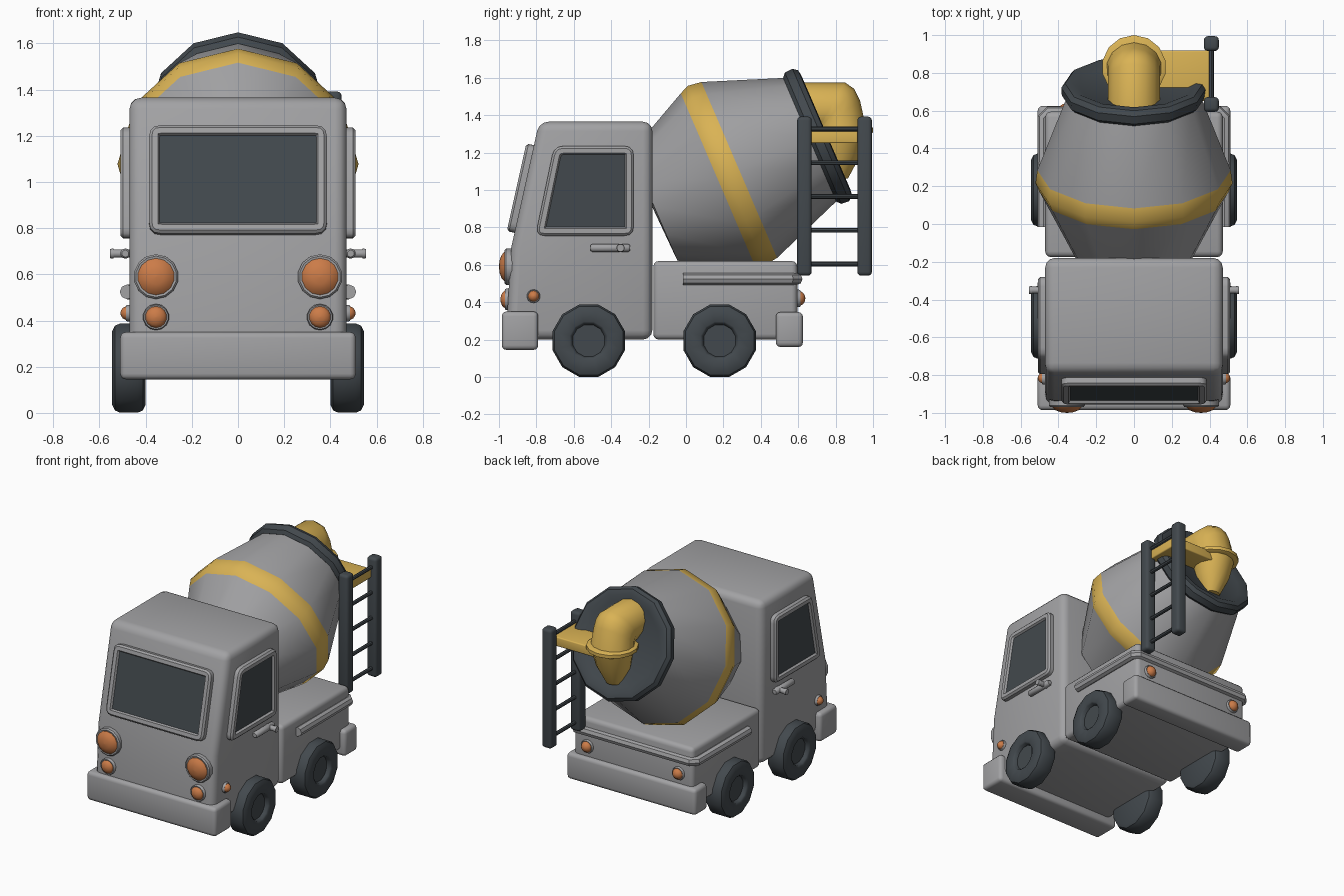
import bpy, bmesh, math
from mathutils import Vector, Matrix

if "Cube" in bpy.data.objects:
    bpy.data.objects.remove(bpy.data.objects["Cube"])


def material(name, rgb):
    m = bpy.data.materials.new(name)
    m.diffuse_color = (*rgb, 1)
    m.use_nodes = True
    m.node_tree.nodes["Principled BSDF"].inputs["Base Color"].default_value = m.diffuse_color
    return m


GREY = material("body grey", (0.36, 0.36, 0.37))
DARK = material("charcoal", (0.055, 0.066, 0.075))
YELLOW = material("yellow", (0.70, 0.45, 0.09))
ORANGE = material("lamp orange", (0.60, 0.20, 0.065))


def finish(name, bm, mats, mirror=False, bevel=0):
    bmesh.ops.remove_doubles(bm, verts=bm.verts, dist=1e-5)
    bmesh.ops.recalc_face_normals(bm, faces=bm.faces)
    me = bpy.data.meshes.new(name)
    bm.to_mesh(me)
    bm.free()
    for m in mats:
        me.materials.append(m)
    ob = bpy.data.objects.new(name, me)
    bpy.context.collection.objects.link(ob)
    if bevel:
        b = ob.modifiers.new("bevel", 'BEVEL')
        b.width, b.segments, b.limit_method = bevel, 3, 'ANGLE'
        b.angle_limit = math.radians(25)
    if mirror:
        ob.modifiers.new("mirror", 'MIRROR').use_mirror_merge = False
    return ob


def prism(name, profile, x0, x1, mat, bevel, mirror=False):
    """Extrude a (y, z) profile along x."""
    bm = bmesh.new()
    f = bm.faces.new([bm.verts.new((x0, y, z)) for y, z in profile])
    r = bmesh.ops.extrude_face_region(bm, geom=[f])
    vs = [g for g in r["geom"] if isinstance(g, bmesh.types.BMVert)]
    bmesh.ops.translate(bm, verts=vs, vec=(x1 - x0, 0, 0))
    return finish(name, bm, [mat], mirror, bevel)


def box(name, x, y, z, mat, bevel, mirror=False):
    prof = [(y[0], z[0]), (y[1], z[0]), (y[1], z[1]), (y[0], z[1])]
    return prism(name, prof, x[0], x[1], mat, bevel, mirror)


def skin(bm, rings, mat_ids=None):
    """Bridge rings of points and close both ends."""
    vr = [[bm.verts.new(p) for p in r] for r in rings]
    n = len(vr[0])
    for k in range(len(vr) - 1):
        for i in range(n):
            j = (i + 1) % n
            f = bm.faces.new((vr[k][i], vr[k][j], vr[k + 1][j], vr[k + 1][i]))
            f.material_index = mat_ids[k] if mat_ids else 0
    bm.faces.new(vr[0])
    bm.faces.new(vr[-1])


def lathe(name, profile, origin, axis, mats, segs=12, half=False, mirror=False, mat_ids=None):
    """Turn a (distance, radius) profile about an axis."""
    a, o = Vector(axis).normalized(), Vector(origin)
    ref = Vector((0, 1, 0)) if abs(a.z) > 0.9 else Vector((0, 0, 1))
    u = (ref - a * ref.dot(a)).normalized()
    v = a.cross(u)
    ang = [2 * math.pi * (i + 0.5 * half) / segs for i in range(segs)]
    rings = [[o + a * t + (u * math.cos(q) + v * math.sin(q)) * max(r, 0.002) for q in ang]
             for t, r in profile]
    bm = bmesh.new()
    skin(bm, rings, mat_ids)
    return finish(name, bm, mats, mirror)


def elbow(name, sections, mat, segs=14):
    """Tube through ellipses: (outer y, z, inner y, z, half width)."""
    rings = []
    for y0, z0, y1, z1, w in sections:
        c = Vector((0, (y0 + y1) / 2, (z0 + z1) / 2))
        u = Vector((0, y0, z0)) - c
        rings.append([c + u * math.cos(q) + Vector((w * math.sin(q), 0, 0))
                      for q in (2 * math.pi * i / segs for i in range(segs))])
    bm = bmesh.new()
    skin(bm, rings)
    return finish(name, bm, [mat])


def window(name, corners, origin, u, v, depth, mirror=False):
    """Rounded frame with a sunk pane; corners run counter-clockwise."""
    pts, n = [], len(corners)
    for i in range(n):
        c = Vector(corners[i])
        p = c + (Vector(corners[i - 1]) - c).normalized() * 0.05
        q = c + (Vector(corners[(i + 1) % n]) - c).normalized() * 0.05
        for t in (0, 0.33, 0.67, 1):
            pts.append(p * (1 - t) ** 2 + c * 2 * t * (1 - t) + q * t * t)
    o, u, v = Vector(origin), Vector(u).normalized(), Vector(v).normalized()
    nrm = u.cross(v)
    bm = bmesh.new()
    f = bm.faces.new([bm.verts.new(o + u * p.x + v * p.y - nrm * 0.01) for p in pts])
    f.normal_update()
    for thick, d in ((0.0001, depth), (0.012, 0.012), (0.026, 0), (0.008, -0.014)):
        bmesh.ops.inset_individual(bm, faces=[f], thickness=thick, depth=d)
        f.normal_update()
    f.material_index = 1
    return finish(name, bm, [GREY, DARK], mirror)


def lamp(name, pos, axis, r, d, segs=14):
    lathe(name + "_ring", [(-0.03, r), (0.3 * d, r), (0.45 * d, 0.92 * r), (0.4 * d, 0.8 * r), (0.4 * d, 0)],
          pos, axis, [GREY], segs, mirror=True)
    lathe(name + "_lens", [(0.2 * d, 0.82 * r), (0.45 * d, 0.82 * r), (0.75 * d, 0.64 * r),
                           (0.94 * d, 0.34 * r), (d, 0)], pos, axis, [ORANGE], segs, mirror=True)


# Cab, bed and bumpers
prism("cab", [(-0.18, 0.2), (-0.18, 1.365), (-0.785, 1.365), (-0.935, 0.69), (-0.955, 0.35), (-0.955, 0.2)],
      -0.47, 0.47, GREY, 0.05)
box("bed", (-0.47, 0.47), (-0.175, 0.595), (0.2, 0.62), GREY, 0.03)
box("front_bumper", (-0.51, 0.51), (-0.985, -0.79), (0.145, 0.35), GREY, 0.025)
box("rear_bumper", (-0.51, 0.51), (0.48, 0.625), (0.16, 0.347), GREY, 0.025)

# Rail round the bed
cu = bpy.data.curves.new("bed_rail", 'CURVE')
cu.dimensions, cu.bevel_depth, cu.bevel_resolution, cu.use_fill_caps = '3D', 0.032, 2, True
path = [(0.48, -0.015), (0.48, 0.56), (0.447, 0.593)]
path += [(-x, y) for x, y in reversed(path)]
sp = cu.splines.new('POLY')
sp.points.add(len(path) - 1)
for p, (x, y) in zip(sp.points, path):
    p.co = (x, y, 0.524, 1)
cu.materials.append(GREY)
bpy.context.collection.objects.link(bpy.data.objects.new("bed_rail", cu))

# Windows
window("windscreen", [(-0.385, -0.24), (0.385, -0.24), (0.385, 0.24), (-0.385, 0.24)],
       (0, -0.865, 1.005), (1, 0, 0), (0, 0.217, 0.976), 0.04)
window("side_window", [(-0.805, 0.755), (-0.28, 0.755), (-0.28, 1.235), (-0.705, 1.235)],
       (0.47, 0, 0), (0, 1, 0), (0, 0, 1), 0.037, mirror=True)

# Door handles
lathe("door_handle", [(0, 0.015), (0.01, 0.022), (0.2, 0.022), (0.21, 0.015)],
      (0.488, -0.51, 0.69), (0, 1, 0), [GREY], mirror=True)
lathe("handle_peg", [(0, 0.018), (0.07, 0.018), (0.07, 0.022), (0.085, 0.02)],
      (0.47, -0.35, 0.69), (1, 0, 0), [GREY], mirror=True)

# Lamps
lamp("headlight", (0.355, -0.945, 0.59), (0, -1, 0), 0.097, 0.055)
lamp("fog_lamp", (0.355, -0.95, 0.415), (0, -1, 0), 0.057, 0.042)
lamp("side_lamp", (0.467, -0.815, 0.432), (1, 0, 0), 0.036, 0.042)
lamp("tail_lamp", (0.36, 0.59, 0.42), (0, 1, 0), 0.047, 0.048)

# Wheels
for label, y in (("front", -0.52), ("rear", 0.18)):
    lathe(label + "_wheel", [(0.4, 0), (0.4, 0.165), (0.412, 0.19), (0.435, 0.2), (0.51, 0.2), (0.533, 0.19),
                             (0.545, 0.165), (0.545, 0.105), (0.538, 0.095), (0.515, 0.088), (0.515, 0)],
          (0, y, 0.194), (1, 0, 0), [DARK], half=True, mirror=True)

# Mixing drum with painted stripe, and its dark end ring
C, AX = (0, 0.234, 1.085), (0, 0.919, 0.395)
lathe("drum", [(-0.45, 0), (-0.44, 0.315), (-0.07, 0.5), (-0.02, 0.522), (0.055, 0.512), (0.49, 0.35), (0.5, 0)],
      C, AX, [GREY, YELLOW], mat_ids=[0, 0, 1, 1, 0, 0])
lathe("drum_ring", [(0.465, 0.3), (0.465, 0.36), (0.485, 0.382), (0.53, 0.385), (0.555, 0.365), (0.56, 0.33),
                    (0.54, 0.29), (0.54, 0)], C, AX, [DARK])

# Discharge chute: hood, flange, spout and side shelf
elbow("chute_hood", [(0.6, 1.575, 0.6, 1.3, 0.14), (0.85, 1.575, 0.69, 1.3, 0.14), (0.9, 1.54, 0.69, 1.3, 0.14),
                     (0.93, 1.48, 0.69, 1.3, 0.14), (0.965, 1.32, 0.69, 1.3, 0.15)], YELLOW)
lathe("chute_flange", [(-0.02, 0.155), (-0.012, 0.17), (0.012, 0.17), (0.02, 0.155)],
      (0, 0.83, 1.32), (0, 0, 1), [YELLOW], segs=14)
elbow("chute_spout", [(0.97, 1.31, 0.69, 1.31, 0.14), (0.93, 1.18, 0.7, 1.18, 0.115),
                      (0.865, 1.06, 0.73, 1.06, 0.06)], YELLOW)
box("chute_shelf", (0.08, 0.41), (0.65, 0.918), (1.25, 1.317), YELLOW, 0.008)

# Ladder
for label, y in (("front", 0.633), ("rear", 0.955)):
    box("ladder_post_" + label, (0.37, 0.449), (y - 0.039, y + 0.039), (0.542, 1.392), DARK, 0.02)
for i in range(5):
    lathe("ladder_rung", [(0, 0.013), (0.32, 0.013)], (0.41, 0.635, 0.604 + 0.1805 * i), (0, 1, 0), [DARK], 8)

# Apply modifiers and smooth
bpy.ops.object.select_all(action='SELECT')
bpy.context.view_layer.objects.active = bpy.data.objects["cab"]
bpy.ops.object.convert(target='MESH')
bpy.ops.object.shade_smooth_by_angle(angle=math.radians(40))
